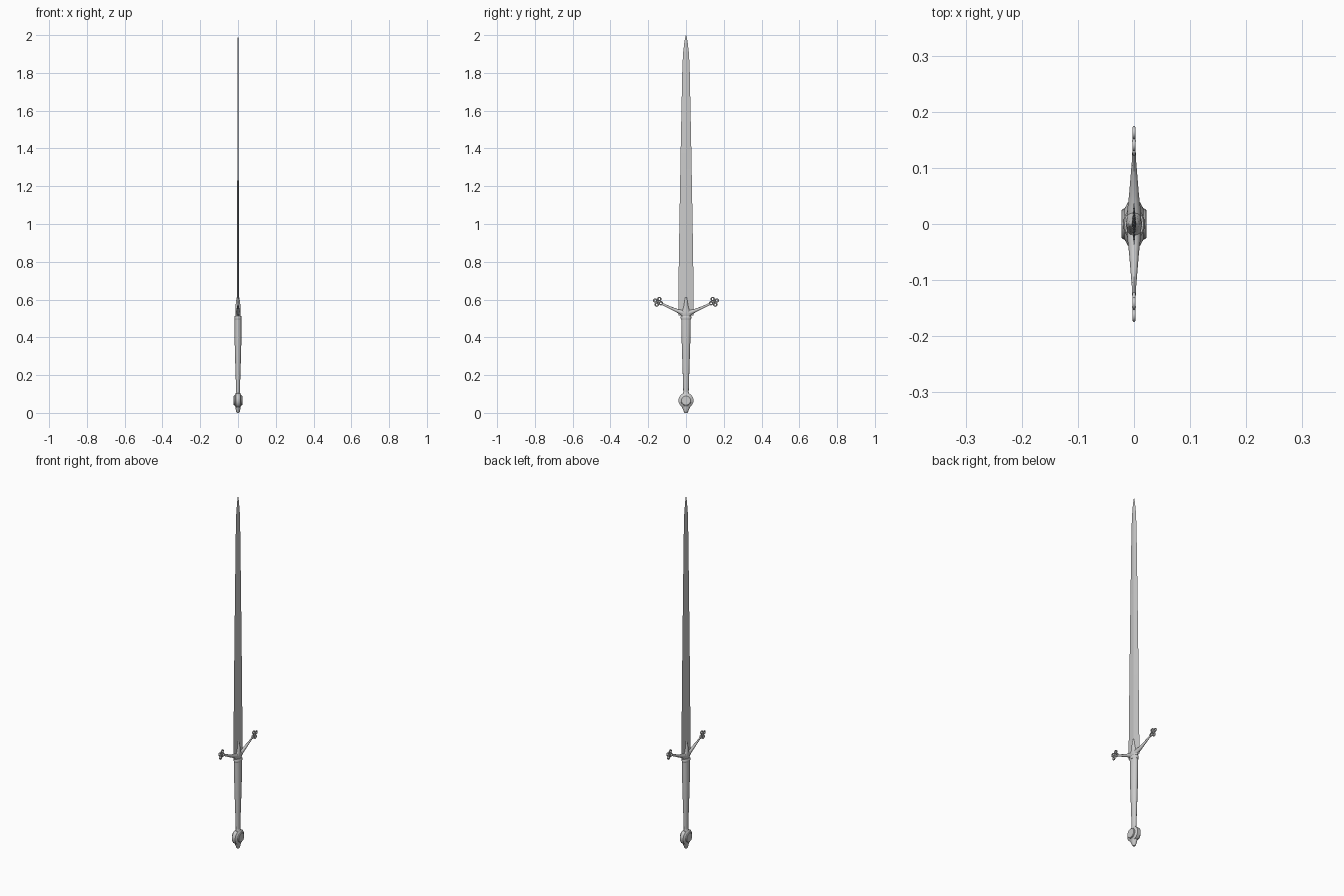
import bpy, bmesh, math
from mathutils import Vector, Matrix

if "Cube" in bpy.data.objects:
    bpy.data.objects.remove(bpy.data.objects["Cube"])

X, Y, Z = Vector((1, 0, 0)), Vector((0, 1, 0)), Vector((0, 0, 1))


def finish(bm, name, angle=35):
    bmesh.ops.recalc_face_normals(bm, faces=bm.faces[:])
    mesh = bpy.data.meshes.new(name)
    bm.to_mesh(mesh)
    bm.free()
    ob = bpy.data.objects.new(name, mesh)
    bpy.context.collection.objects.link(ob)
    bpy.ops.object.select_all(action='DESELECT')
    ob.select_set(True)
    bpy.context.view_layer.objects.active = ob
    bpy.ops.object.shade_smooth_by_angle(angle=math.radians(angle))
    return ob


def loft(name, rings, u, v, sides, angle=35):
    """Skin elliptical rings given as (centre, radius along u, radius along v)."""
    bm = bmesh.new()
    loops = []
    for c, ru, rv in rings:
        c = Vector(c)
        loops.append([bm.verts.new(c + u * ru * math.cos(2 * math.pi * i / sides)
                                   + v * rv * math.sin(2 * math.pi * i / sides))
                      for i in range(sides)])
    for a, b in zip(loops, loops[1:]):
        for i in range(sides):
            j = (i + 1) % sides
            bm.faces.new((a[i], a[j], b[j], b[i]))
    bm.faces.new(loops[0])
    bm.faces.new(loops[-1])
    return finish(bm, name, angle)


def upright(name, profile, sides, angle=35):
    return loft(name, [((0, 0, z), rx, ry) for z, rx, ry in profile], X, Y, sides, angle)


# Blade: long diamond section tapering to a point
upright("blade", [(0.515, .0045, .041), (0.60, .0045, .041), (1.0, .0042, .035),
                  (1.4, .0038, .028), (1.8, .0032, .020), (1.9, .003, .016),
                  (1.96, .0022, .009), (1.985, .0015, .005), (2.0, .0004, .0006)], 4, 10)

# Grip with collar and lower neck
upright("grip", [(0.10, .010, .014), (0.20, .0125, .017), (0.32, .0165, .021),
                 (0.40, .018, .0235), (0.497, .0175, .025)], 16)
upright("grip_collar", [(0.495, .018, .026), (0.499, .0195, .028), (0.509, .0195, .028),
                        (0.514, .017, .026)], 16)

# Wheel pommel: bevelled disc lying across x, with raised flat faces
half = [(.0225, .024), (.020, .027), (.017, .0275), (.010, .040)]
wheel = [(-x, r) for x, r in half] + [(x, r) for x, r in reversed(half)]
loft("pommel", [((x, 0, .066), r, r) for x, r in wheel], Y, Z, 24, 25)
upright("pommel_neck", [(.095, .014, .020), (.106, .012, .016), (.112, .010, .014)], 12)
upright("pommel_button", [(0, .006, .007), (.004, .009, .010), (.018, .012, .016),
                          (.034, .014, .024)], 12)

# Guard centre block and rounded langets running up the blade
upright("guard_langet", [(0.511, .012, .024), (0.52, .014, .030), (0.535, .0145, .025),
                         (0.55, .014, .017), (0.57, .0125, .012), (0.595, .010, .008),
                         (0.61, .007, .005), (0.618, .002, .0015)], 12)

# Guard arms sloping up, each ending in a four-ring finial
for side, label in ((1, "right"), (-1, "left")):
    path = [(0, .527, .013, .015), (.025, .532, .012, .014), (.05, .542, .009, .010),
            (.08, .555, .0065, .008), (.11, .569, .004, .0065), (.127, .578, .0035, .006)]
    loft("guard_arm_" + label, [((0, side * y, z), rx, rz) for y, z, rx, rz in path], X, Z, 8, 50)
    bm = bmesh.new()
    n, m = 16, 6
    for k in range(4):
        a = math.radians(25 + 90 * k)
        cy, cz = .148 + .0165 * math.cos(a), .588 + .0165 * math.sin(a)
        grid = []
        for i in range(n):
            t = 2 * math.pi * i / n
            row = []
            for j in range(m):
                p = 2 * math.pi * j / m
                r = .0082 + .0034 * math.cos(p)
                row.append(bm.verts.new((.0034 * math.sin(p),
                                         side * (cy + r * math.cos(t)), cz + r * math.sin(t))))
            grid.append(row)
        for i in range(n):
            for j in range(m):
                i2, j2 = (i + 1) % n, (j + 1) % m
                bm.faces.new((grid[i][j], grid[i2][j], grid[i2][j2], grid[i][j2]))
    # small boss joining the rings
    bmesh.ops.create_uvsphere(bm, u_segments=8, v_segments=6, radius=.0055,
                              matrix=Matrix.Translation((0, side * .148, .588))
                              @ Matrix.Diagonal((.6, 1, 1, 1)))
    finish(bm, "guard_finial_" + label, 60)
